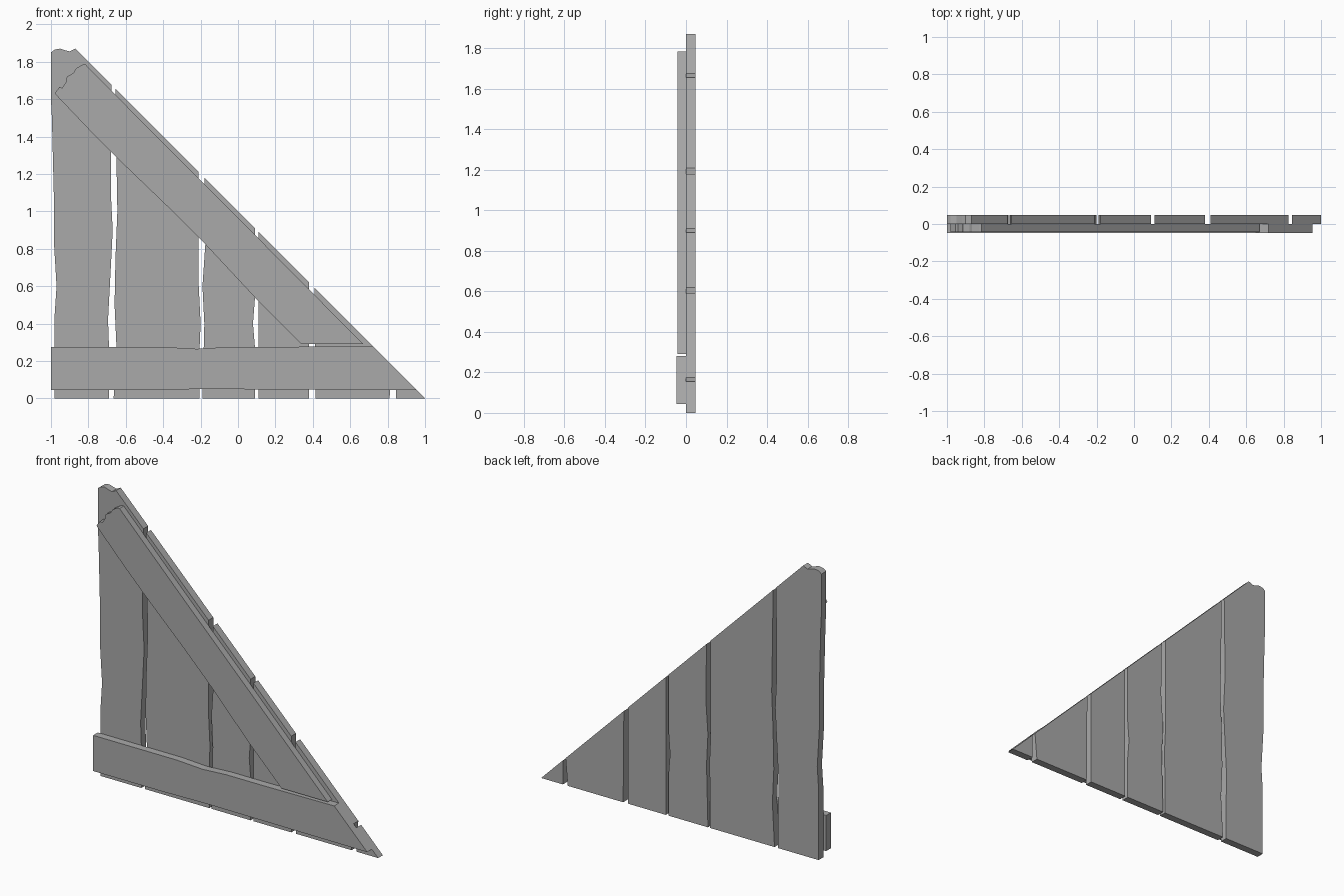
import bpy
import bmesh

cube = bpy.data.objects.get("Cube")
if cube:
    bpy.data.objects.remove(cube, do_unlink=True)

# One weathered grey for every board
grey = bpy.data.materials.new("weathered grey")
grey.use_nodes = True
colour = (0.4, 0.4, 0.4, 1)
grey.diffuse_color = colour
grey.node_tree.nodes["Principled BSDF"].inputs["Base Color"].default_value = colour


def board(name, outline, front, back):
    """Extrude an x-z outline (anticlockwise from the front) from front to back."""
    bm = bmesh.new()
    face = bm.faces.new([bm.verts.new((x, front, z)) for x, z in outline])
    result = bmesh.ops.extrude_face_region(bm, geom=[face])
    moved = [v for v in result["geom"] if isinstance(v, bmesh.types.BMVert)]
    bmesh.ops.translate(bm, verts=moved, vec=(0, back - front, 0))
    bmesh.ops.recalc_face_normals(bm, faces=bm.faces)
    mesh = bpy.data.meshes.new(name)
    bm.to_mesh(mesh)
    bm.free()
    mesh.materials.append(grey)
    obj = bpy.data.objects.new(name, mesh)
    bpy.context.collection.objects.link(obj)


def on_slope(x):
    return (x, 1 - x)


def plank(name, left, right, top=()):
    """Upright plank with wavy sides, sawn off along the slope."""
    board(name, right + list(top) + left[::-1], 0, 0.048)


# Tall plank with a chipped top
plank("upright_plank_1",
      [(-0.98, 0), (-0.98, 0.45), (-0.97, 0.6), (-0.985, 0.85), (-0.985, 1.1),
       (-0.995, 1.5), (-1, 1.6), (-1, 1.85)],
      [(-0.69, 0), (-0.69, 0.28), (-0.695, 0.42), (-0.68, 0.7), (-0.67, 0.9),
       (-0.68, 1.1), (-0.68, 1.3), on_slope(-0.675)],
      [(-0.87, 1.87), (-0.9, 1.855), (-0.92, 1.86), (-0.95, 1.87), (-0.98, 1.865)])

# Remaining uprights, shortening towards the tip
plank("upright_plank_2",
      [(-0.665, 0), (-0.65, 0.28), (-0.66, 0.5), (-0.655, 0.75), (-0.645, 1),
       (-0.65, 1.28), on_slope(-0.655)],
      [(-0.205, 0), (-0.205, 0.28), (-0.2, 0.4), (-0.21, 0.6), on_slope(-0.21)])
plank("upright_plank_3",
      [(-0.19, 0), (-0.18, 0.4), (-0.19, 0.6), (-0.175, 0.82), on_slope(-0.18)],
      [(0.09, 0), (0.09, 0.28), (0.08, 0.4), (0.09, 0.53), on_slope(0.09)])
plank("upright_plank_4",
      [(0.11, 0), on_slope(0.11)], [(0.38, 0), on_slope(0.38)])
plank("upright_plank_5",
      [(0.415, 0), on_slope(0.41)], [(0.81, 0), on_slope(0.825)])
plank("upright_plank_6", [(0.845, 0), on_slope(0.845)], [(1, 0)])

# Horizontal rail across the bottom
board("bottom_rail",
      [(-1, 0.045), (-0.5, 0.045), (-0.2, 0.05), (0.955, 0.045), (0.72, 0.28),
       (0.2, 0.275), (-0.05, 0.275), (-0.22, 0.265), (-0.4, 0.275), (-1, 0.275)],
      -0.048, 0)

# Sloping brace with a broken upper end
board("diagonal_brace",
      [(-0.98, 1.63), (-0.78, 1.42), (-0.62, 1.26), (-0.36, 1.01), (-0.18, 0.83),
       (0.1, 0.53), (0.34, 0.29), (0.67, 0.29), (0.1, 0.865), (-0.4, 1.365),
       (-0.815, 1.785), (-0.83, 1.785), (-0.865, 1.765), (-0.88, 1.74),
       (-0.915, 1.72), (-0.92, 1.69), (-0.94, 1.66), (-0.955, 1.665)],
      -0.043, 0)
